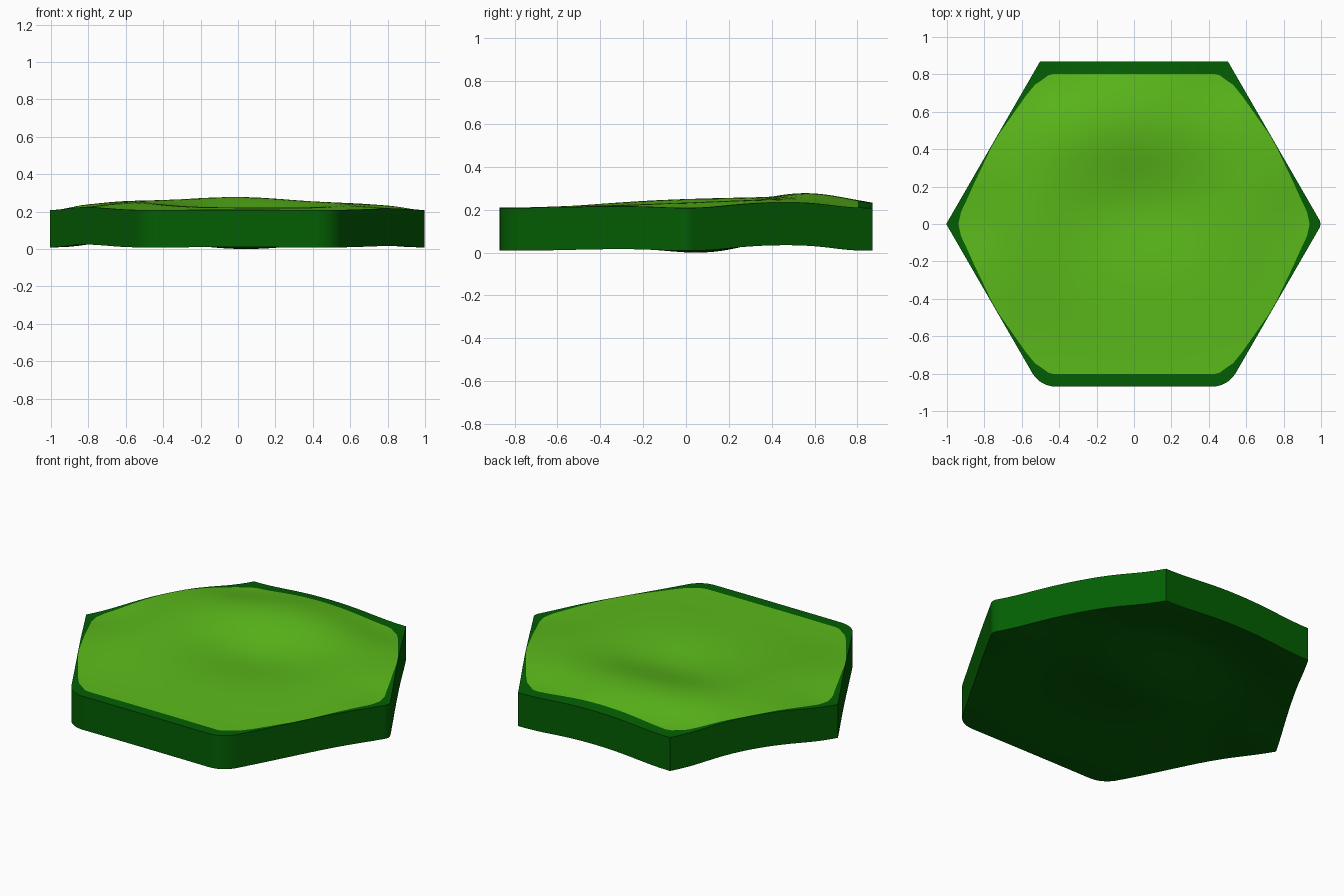
import bpy, bmesh, math

if "Cube" in bpy.data.objects:
    bpy.data.objects.remove(bpy.data.objects["Cube"])

N = 360            # samples round the outline
THICK = 0.2        # slab thickness


def material(name, rgb):
    m = bpy.data.materials.new(name)
    m.diffuse_color = (*rgb, 1)
    m.use_nodes = True
    m.node_tree.nodes["Principled BSDF"].inputs["Base Color"].default_value = m.diffuse_color
    return m


# Rolling surface: mounds and a hollow given as (x, y, height, spread x, spread y)
MOUNDS = [(0, 0.56, 0.068, 0.42, 0.22), (-0.6, 0.1, 0.045, 0.27, 0.32),
          (0.62, 0.14, 0.031, 0.27, 0.27), (0, -0.36, 0.012, 0.5, 0.22),
          (0.04, 0.1, -0.022, 0.28, 0.17)]
CORNERS = [(math.cos(k * math.pi / 3), math.sin(k * math.pi / 3)) for k in range(6)]


def ground(x, y):
    h = sum(h * math.exp(-0.5 * (((x - a) / sx) ** 2 + ((y - b) / sy) ** 2))
            for a, b, h, sx, sy in MOUNDS)
    # all six corners stay level
    for cx, cy in CORNERS:
        h *= 1 - math.exp(-((x - cx) ** 2 + (y - cy) ** 2) / 0.25 ** 2)
    return h


# Corner angle -> length of edge used up by rounding
ROUNDED = {240: 0.085, 300: 0.085, 0: 0.025}


def hexagon(deg):
    """Radius of the sharp hexagon."""
    return math.cos(math.pi / 6) / math.cos(math.radians((deg % 60) - 30))


def outline(deg):
    """Radius of the tile edge, with a few corners rounded."""
    corner = round(deg / 60) * 60
    d = ROUNDED.get(corner % 360)
    phi = math.radians(deg - corner)
    if d and abs(phi) < math.atan2(d * 0.866, 1 - d / 2):
        rad = d * math.sqrt(3)
        c = 1 - rad / math.cos(math.pi / 6)
        return c * math.cos(phi) + math.sqrt(rad ** 2 - (c * math.sin(phi)) ** 2)
    return hexagon(deg)


# Width of the dark rim against the angle within one quadrant
RIM = [(0, 0.065), (2, 0.052), (4, 0.04), (15, 0.02), (28, 0.004), (34, 0.004),
       (44, 0.018), (50, 0.028), (54.6, 0.042), (58, 0.07), (60, 0.086), (62, 0.075)]


def grass_edge(deg):
    q = deg % 180
    q = min(q, 180 - q)
    if q >= 62:
        return 0.8 / math.sin(math.radians(q))
    for (a, wa), (b, wb) in zip(RIM, RIM[1:]):
        if a <= q <= b:
            w = wa + (wb - wa) * (q - a) / (b - a)
            break
    return min(hexagon(q) - w, outline(deg) - 0.003)


bm = bmesh.new()


def ring(radius, z0):
    verts = []
    for i in range(N):
        deg = i * 360 / N
        r, t = radius(deg) * 1.004, math.radians(deg)
        x, y = r * math.cos(t), r * math.sin(t)
        verts.append(bm.verts.new((x, y, z0 + ground(x, y))))
    return verts


def bridge(a, b, mat):
    for i in range(N):
        j = (i + 1) % N
        bm.faces.new((a[i], b[i], b[j], a[j])).material_index = mat


def cap(r, z0, mat):
    centre = bm.verts.new((0, 0, z0 + ground(0, 0)))
    for i in range(N):
        bm.faces.new((centre, r[i], r[(i + 1) % N])).material_index = mat


# Grass top, from the centre outwards
STEPS = 20
tops = [ring(lambda d, k=k: grass_edge(d) * k / STEPS, THICK) for k in range(1, STEPS + 1)]
cap(tops[0], THICK, 0)
for a, b in zip(tops, tops[1:]):
    bridge(a, b, 0)

# Dark rim, side wall and underside
rim = ring(outline, THICK)
bridge(tops[-1], rim, 1)
lows = [ring(lambda d, k=k: outline(d) * k / STEPS, 0) for k in range(STEPS, 0, -1)]
bridge(rim, lows[0], 1)
for a, b in zip(lows, lows[1:]):
    bridge(a, b, 1)
cap(lows[-1], 0, 1)
bmesh.ops.recalc_face_normals(bm, faces=bm.faces)

# Stand the tile on z = 0
low = min(v.co.z for v in bm.verts)
for v in bm.verts:
    v.co.z -= low

mesh = bpy.data.meshes.new("grass_tile")
bm.to_mesh(mesh)
bm.free()
mesh.materials.append(material("light grass green", (0.105, 0.49, 0.011)))
mesh.materials.append(material("dark green", (0.001, 0.112, 0.001)))
tile = bpy.data.objects.new("grass_tile", mesh)
bpy.context.collection.objects.link(tile)
bpy.context.view_layer.objects.active = tile
tile.select_set(True)
bpy.ops.object.shade_smooth_by_angle(angle=math.radians(30))
